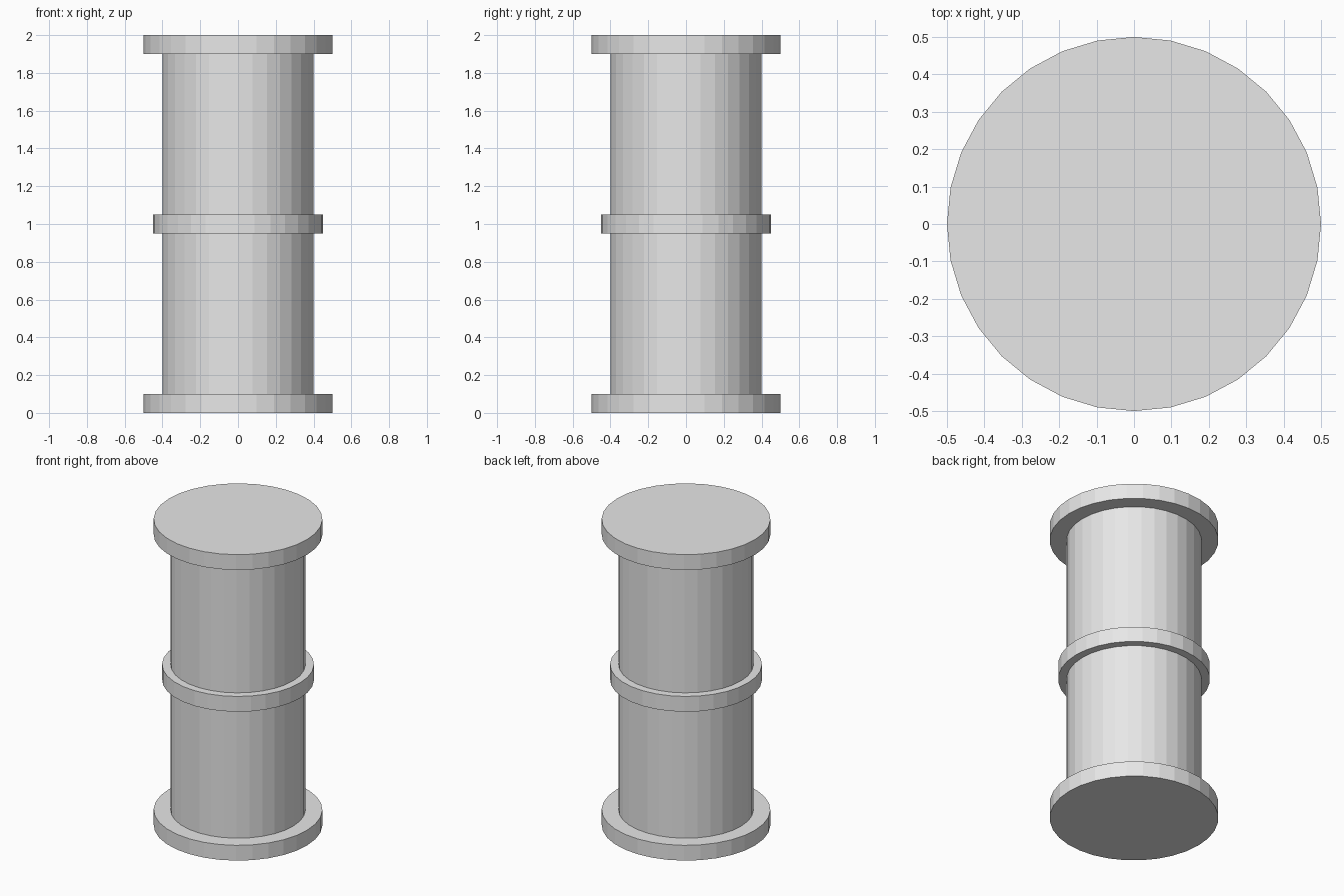
import bpy

if "Cube" in bpy.data.objects:
    bpy.data.objects.remove(bpy.data.objects["Cube"])

# single light grey
grey = bpy.data.materials.new("light_grey")
grey.diffuse_color = (0.8, 0.8, 0.8, 1.0)
grey.use_nodes = True
grey.node_tree.nodes["Principled BSDF"].inputs["Base Color"].default_value = grey.diffuse_color


def drum(name, radius, bottom, top):
    """Flat-sided 32-gon cylinder between two heights."""
    bpy.ops.mesh.primitive_cylinder_add(
        vertices=32, radius=radius, depth=top - bottom,
        location=(0, 0, (bottom + top) / 2))
    obj = bpy.context.object
    obj.name = name
    obj.data.materials.append(grey)
    return obj


# main barrel
drum("body", 0.40, 0.10, 1.90)
# end flanges
drum("bottom_flange", 0.50, 0.0, 0.10)
drum("top_flange", 0.50, 1.90, 2.0)
# raised band around the middle
drum("middle_band", 0.45, 0.95, 1.05)
